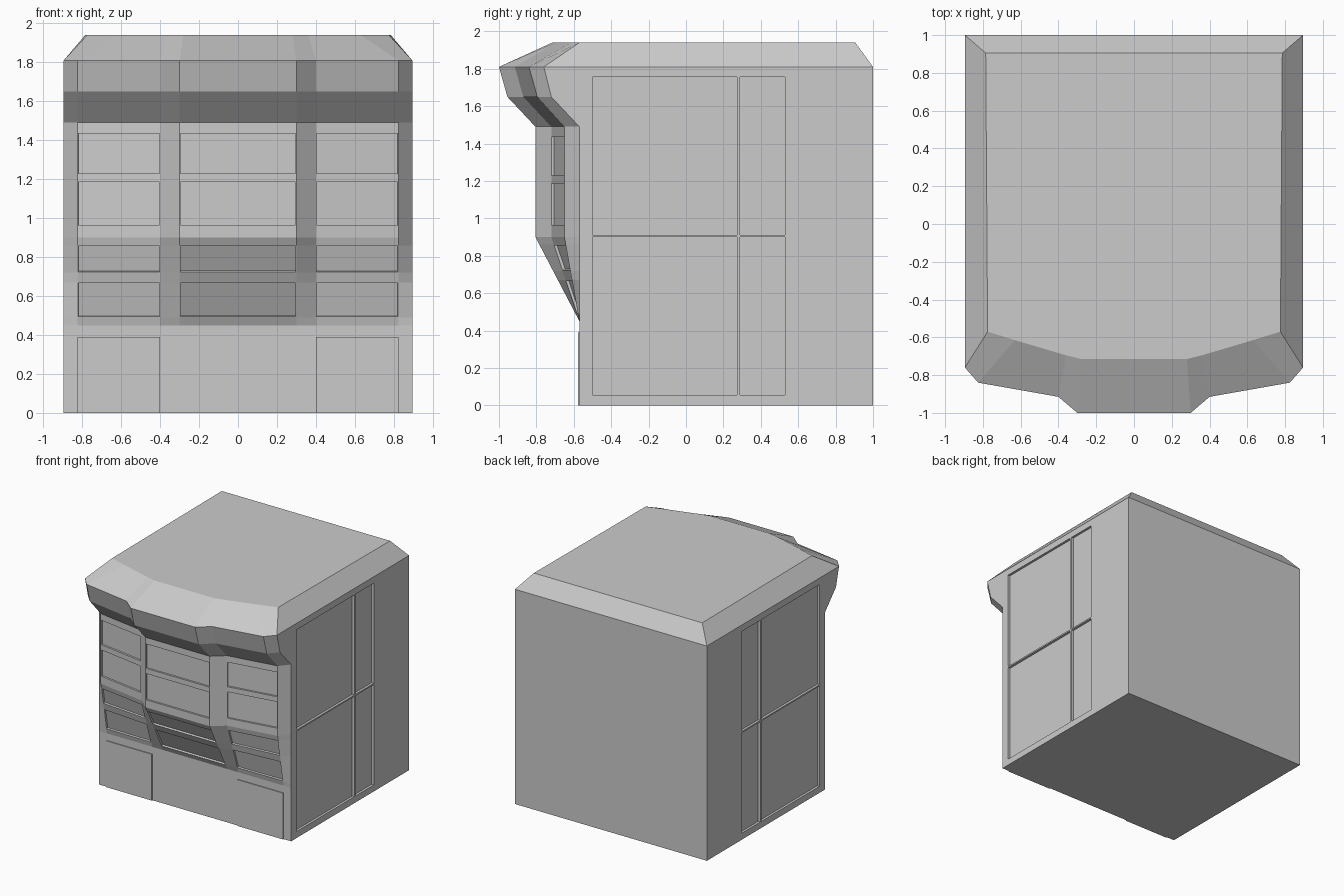
import bpy, bmesh

if "Cube" in bpy.data.objects:
    bpy.data.objects.remove(bpy.data.objects["Cube"])

ROW_DROP = 0.45        # height where the bay dies into the wall
WALL = -0.57           # flat front wall
X = [0.895, 0.825, 0.40, 0.30]          # front stations, outside to centre
BAY = [-0.57, -0.65, -0.72, -0.805]     # bay window plan
EAVE_LOW = [-0.72, -0.795, -0.87, -0.955]
EAVE = [-0.76, -0.84, -0.915, -1.0]


def finish(name, bm):
    bmesh.ops.recalc_face_normals(bm, faces=bm.faces[:])
    mesh = bpy.data.meshes.new(name)
    bm.to_mesh(mesh)
    bm.free()
    ob = bpy.data.objects.new(name, mesh)
    bpy.context.collection.objects.link(ob)
    return ob


def add_box(bm, x0, x1, y0, y1, z0, z1):
    res = bmesh.ops.create_cube(bm, size=1)
    for v in res["verts"]:
        v.co.x = x0 if v.co.x < 0 else x1
        v.co.y = y0 if v.co.y < 0 else y1
        v.co.z = z0 if v.co.z < 0 else z1


def outline(xs, ys, back_x=0.895, back_y=1.0):
    half = list(zip(xs, ys))
    return ([(-x, y) for x, y in half] + [(x, y) for x, y in reversed(half)]
            + [(back_x, back_y), (-back_x, back_y)])


# Shell: plan outlines lofted upwards, extra rows bound the window panes
layers = [(0, outline(X, [WALL] * 4))]
for z in (0.45, 0.49, 0.67, 0.72, 0.86, 0.90, 0.96, 1.19, 1.225, 1.44, 1.49):
    t = min(1, (z - ROW_DROP) / (0.90 - ROW_DROP))
    layers.append((z, outline(X, [WALL + (y - WALL) * t for y in BAY])))
layers += [(1.65, outline(X, EAVE_LOW)), (1.81, outline(X, EAVE)),
           (1.94, outline([0.775, 0.63, 0.36, 0.28],
                          [-0.57, -0.615, -0.695, -0.715], 0.785, 0.905))]

bm = bmesh.new()
rings = [[bm.verts.new((x, y, z)) for x, y in pts] for z, pts in layers]
panes = []
for r, (a, b) in enumerate(zip(rings, rings[1:])):
    n = len(a)
    for i in range(n):
        j = (i + 1) % n
        f = bm.faces.new((a[i], a[j], b[j], b[i]))
        if r in (2, 4, 7, 9) and i in (1, 3, 5):
            panes.append(f)
bm.faces.new(rings[0][::-1])
bm.faces.new(rings[-1])
bmesh.ops.recalc_face_normals(bm, faces=bm.faces[:])
# Recessed bay panes
bmesh.ops.inset_individual(bm, faces=panes, thickness=0.006)
bmesh.ops.inset_individual(bm, faces=panes, thickness=0.0005, depth=-0.015)
# Merge the coplanar rows away
bmesh.ops.dissolve_limit(bm, angle_limit=0.002, verts=bm.verts[:], edges=bm.edges[:])
shell = finish("shop_shell", bm)

# Side window panes cut into both flanks, leaving flush glazing bars
bm = bmesh.new()
for s in (-1, 1):
    x0, x1 = sorted((s * 0.875, s * 1.0))
    for y0, y1 in ((-0.50, 0.272), (0.288, 0.53)):
        for z0, z1 in ((0.055, 0.90), (0.912, 1.755)):
            add_box(bm, x0, x1, y0, y1, z0, z1)
cutter = finish("side_window_cutter", bm)
cutter.hide_render = True
mod = shell.modifiers.new("side_windows", "BOOLEAN")
mod.operation = "DIFFERENCE"
mod.solver = "EXACT"
mod.object = cutter
bpy.context.view_layer.objects.active = shell
shell.select_set(True)
bpy.ops.object.modifier_apply(modifier=mod.name)
bpy.data.objects.remove(cutter)

# Thin raised panels on the base wall
for name, s in (("left_base_panel", -1), ("right_base_panel", 1)):
    bm = bmesh.new()
    x0, x1 = sorted((s * 0.40, s * 0.825))
    add_box(bm, x0, x1, WALL - 0.008, WALL + 0.01, 0, 0.39)
    finish(name, bm)
